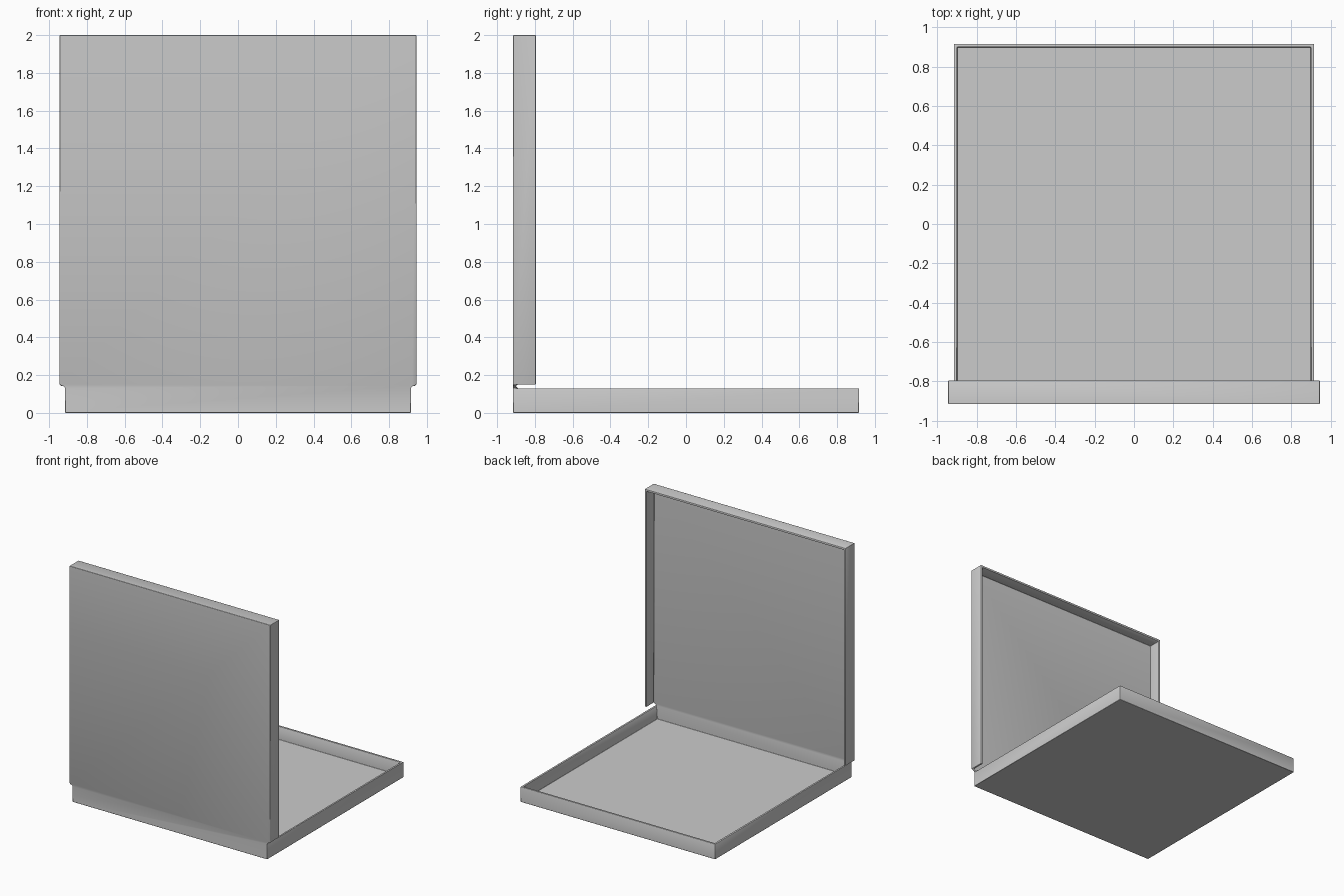
import bpy, bmesh

if "Cube" in bpy.data.objects:
    bpy.data.objects.remove(bpy.data.objects["Cube"])

W, D = 0.916, 0.916          # tray half width and half depth
H = 0.13                     # tray height
L = 0.945                    # lid half width
Z0, Z1 = 0.15, 2.0           # lid rim bottom and top
R = -0.795                   # lid rim inner edge
T = 0.017                    # board thickness

bm = bmesh.new()
cache = {}


def face(*pts):
    for p in pts:
        if p not in cache:
            cache[p] = bm.verts.new(p)
    return bm.faces.new([cache[p] for p in pts])


# tray floor and back wall
face((-W, -D, 0), (-W, D, 0), (W, D, 0), (W, -D, 0))
face((W, D, 0), (-W, D, 0), (-W, D, H), (W, D, H))

# tray side walls and lid side rims, mirrored
for s in (1, -1):
    wall = [(s * W, -D, 0), (s * W, D, 0), (s * W, D, H), (s * W, -D, H)]
    rim = [(s * L, -D, Z0), (s * L, R, Z0), (s * L, R, Z1), (s * L, -D, Z1)]
    for pts in (wall, rim):
        face(*pts[::s])

# front wall running through the hinge into the lid panel
half = [(W, 0), (W, H), (W + 0.008, 0.141), (L - 0.01, 0.143), (L, Z0), (L, Z1)]
outline = half + [(-x, z) for x, z in reversed(half)]
face(*[(x, -D, z) for x, z in outline])

# lid top rim
face((L, -D, Z1), (L, R, Z1), (-L, R, Z1), (-L, -D, Z1))

mesh = bpy.data.meshes.new("hinged_box")
bm.to_mesh(mesh)
bm.free()
box = bpy.data.objects.new("hinged_box", mesh)
bpy.context.collection.objects.link(box)

# board thickness going inward, with softly rounded folds
solid = box.modifiers.new("thickness", 'SOLIDIFY')
solid.thickness = T
solid.offset = -1
solid.use_even_offset = True
bevel = box.modifiers.new("soft_edges", 'BEVEL')
bevel.width = 0.006
bevel.segments = 2
bevel.limit_method = 'ANGLE'

bpy.context.view_layer.objects.active = box
box.select_set(True)
bpy.ops.object.shade_smooth_by_angle()
